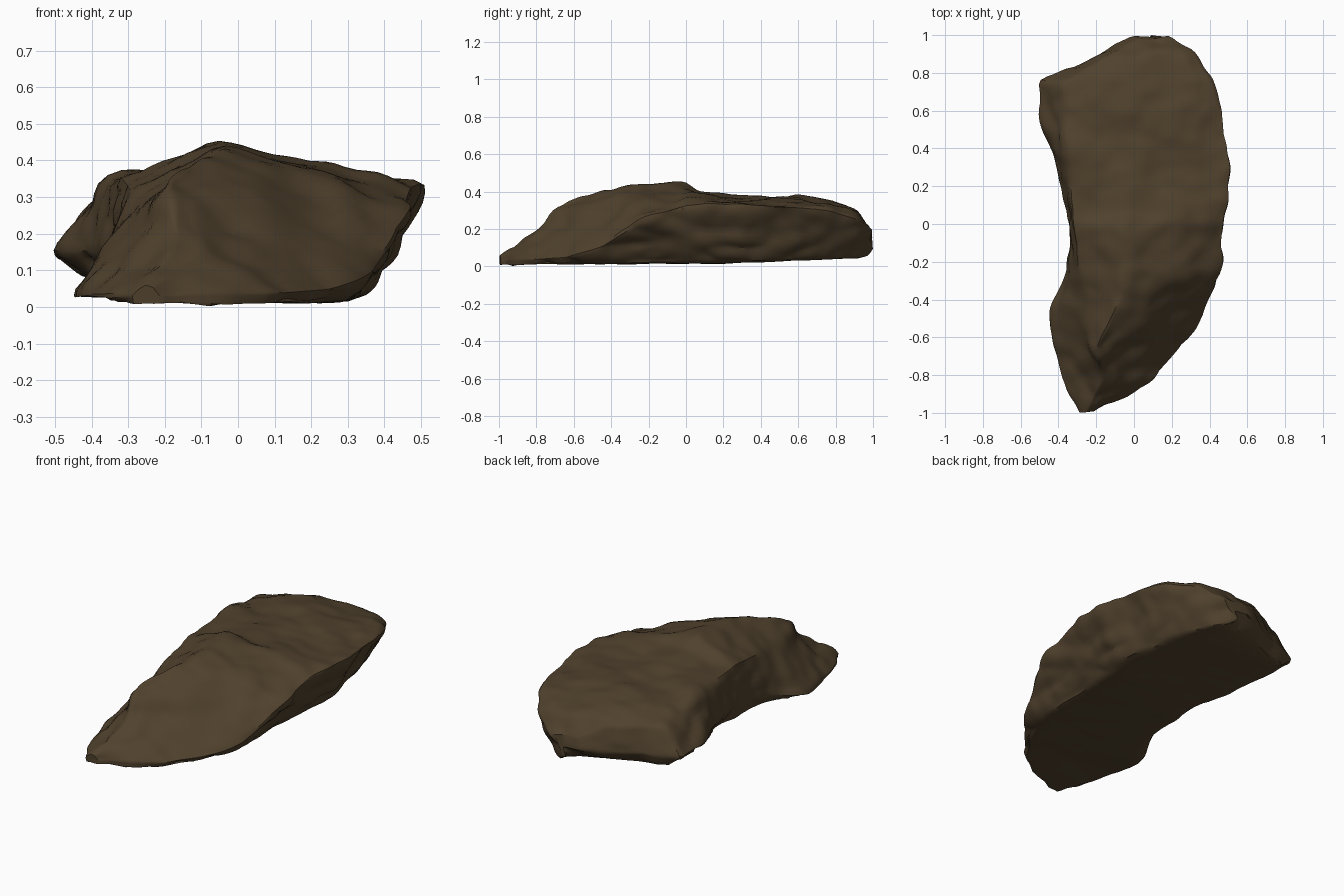
import bpy
import bmesh
from mathutils import Vector, noise

cube = bpy.data.objects.get("Cube")
if cube:
    bpy.data.objects.remove(cube, do_unlink=True)

# Guide lines of the rock along its length, in hundredths
stations = [-100, -82, -64, -45, -25, 0, 6, 30, 60, 76, 92, 100]
guides = {
    "left_edge": [-28, -38, -43, -45, -36, -34, -34, -42, -52, -51, -14, 2],
    "shoulder": [-27, -25, -25, -26, -30, -33, -33, -35, -36, -38, -10, 5],
    "shoulder_height": [4, 12, 24, 28, 32, 36, 35, 35, 34, 31, 28, 20],
    "crest_height": [5, 18, 35, 42, 44, 45, 41, 37, 38, 35, 31, 20],
    "brow": [-24, -8, -14, 6, 24, 22, 25, 34, 34, 32, 24, 14],
    "rim": [-23, 11, 26, 39, 46, 50, 50, 52, 48, 41, 31, 17],
    "rim_height": [3, 4, 5, 11, 25, 34, 34, 34, 32, 30, 25, 18],
}


def guide(name, y):
    """Value of a guide line at a given length position."""
    values = guides[name]
    for i, (start, end) in enumerate(zip(stations, stations[1:])):
        if y <= end:
            t = (y - start) / (end - start)
            return (values[i] + (values[i + 1] - values[i]) * t) / 100
    return values[-1] / 100


def ramp(value, start, end):
    """Rise from zero to one between two limits."""
    return max(0, min(1, (value - start) / (end - start)))


def section(y):
    """Corner points of the cross-section, from left base over the top."""
    left_edge, shoulder, shoulder_height, crest_height, brow, rim, rim_height = (
        guide(name, y) for name in guides)
    base_height = 0.01 + 0.03 * ramp(y, 20, 95) + 0.06 * ramp(y, 94, 100)
    left_height = base_height + 0.02 * ramp(y, -95, -70) + 0.03 * ramp(y, 0, 60)
    edge_height = 0.03 + 0.12 * ramp(y, -50, 0)
    left_base = left_edge + 0.04 * ramp(y, -100, -80) + 0.06 * ramp(y, 0, 60)
    right_base = rim - 0.19 * ramp(y, -90, -10) * (1 - 0.5 * ramp(y, 60, 100))
    brow_weight = 0.5 + 0.35 * ramp(-y, 0, 60)
    return [Vector(point) for point in (
        (left_base, left_height),
        (left_edge, max(edge_height, left_height)),
        (shoulder, max(edge_height, shoulder_height)),
        ((shoulder + brow) / 2, crest_height),
        (brow, crest_height * brow_weight + rim_height * (1 - brow_weight)),
        (rim, rim_height),
        (right_base * 0.6 + rim * 0.4, base_height * 0.65 + rim_height * 0.35),
        (right_base, base_height),
    )]


# Rock body lofted through the cross-sections
ROWS, STEPS = 100, 9
bm = bmesh.new()
rings = []
for row in range(ROWS + 1):
    y = 200 * row / ROWS - 100
    corners = section(y)
    ring = []
    for a, b in zip(corners, corners[1:] + corners[:1]):
        for step in range(STEPS):
            point = a.lerp(b, step / STEPS)
            ring.append(bm.verts.new((point.x, y / 100, point.y)))
    rings.append(ring)
for low, high in zip(rings, rings[1:]):
    for i in range(len(low)):
        bm.faces.new((low[i - 1], low[i], high[i], high[i - 1]))
bm.faces.new(rings[0])
bm.faces.new(rings[-1])
bmesh.ops.recalc_face_normals(bm, faces=bm.faces)

# Soften the corners, then add lumps and slanted ledges
for _ in range(3):
    bmesh.ops.smooth_vert(bm, verts=bm.verts, factor=0.5,
                          use_axis_x=True, use_axis_y=True, use_axis_z=True)
bm.normal_update()
offsets = []
for vert in bm.verts:
    lumps = noise.noise(vert.co * 5) * 0.018 + noise.noise(vert.co * 12) * 0.009
    layer = Vector((vert.co.x * 4 + vert.co.y * 2, vert.co.y * 3, vert.co.z * 9))
    ledges = (abs(noise.noise(layer)) - 0.2) * 0.025
    strength = 0.2 if vert.normal.z < -0.8 else 1
    offsets.append(vert.normal * (lumps + ledges) * strength)
for vert, offset in zip(bm.verts, offsets):
    vert.co += offset
    vert.co.y = max(-1, min(1, vert.co.y))
    vert.co.z = max(0, vert.co.z)

mesh = bpy.data.meshes.new("rock")
bm.to_mesh(mesh)
bm.free()
rock = bpy.data.objects.new("rock", mesh)
bpy.context.collection.objects.link(rock)

# Brown stone colour
stone = bpy.data.materials.new("brown_stone")
stone.use_nodes = True
colour = (0.08, 0.053, 0.026, 1)
stone.diffuse_color = colour
shader = stone.node_tree.nodes["Principled BSDF"]
shader.inputs["Base Color"].default_value = colour
shader.inputs["Roughness"].default_value = 0.9
mesh.materials.append(stone)

bpy.context.view_layer.objects.active = rock
rock.select_set(True)
bpy.ops.object.shade_smooth_by_angle(angle=0.6)
